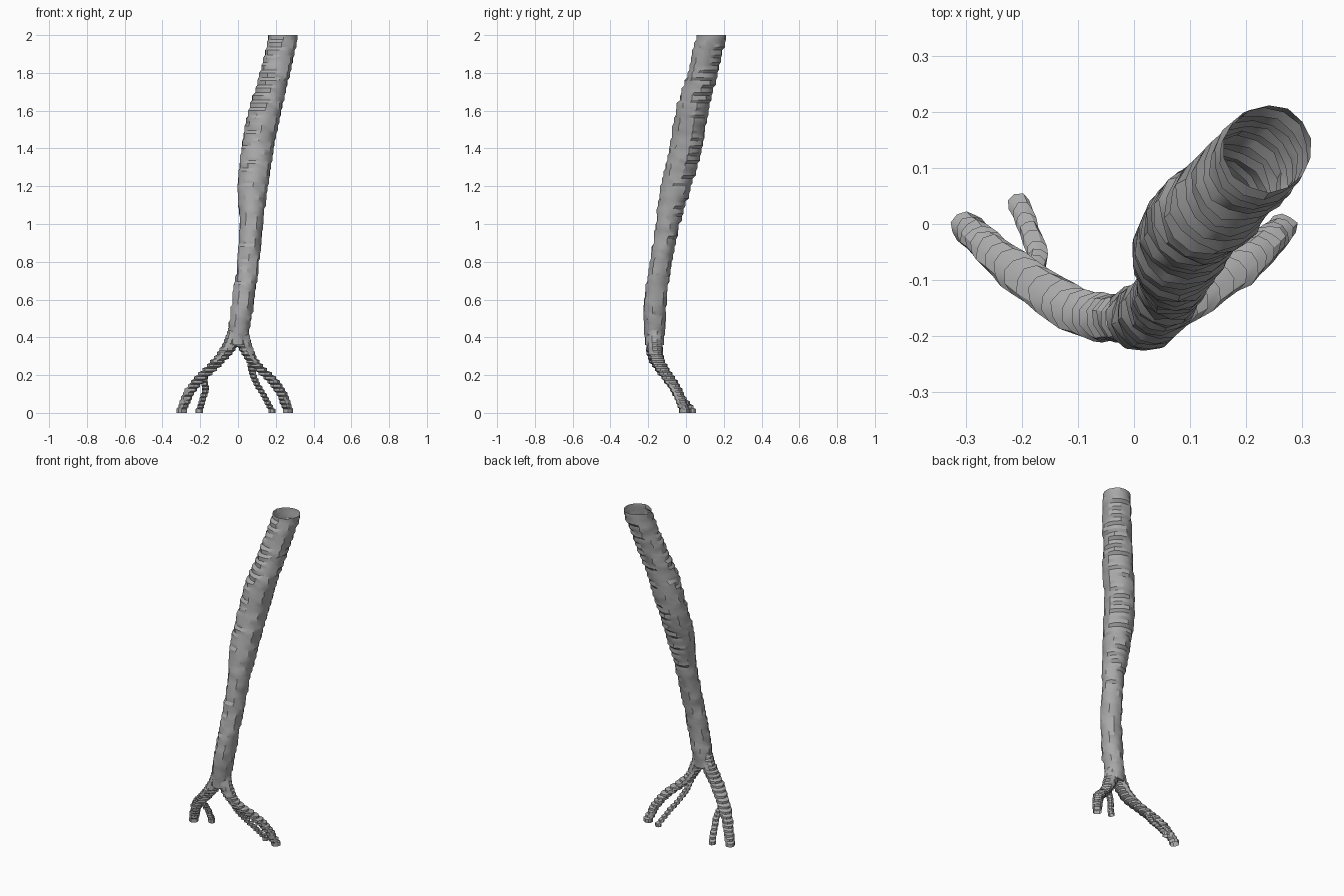
import bpy, bmesh, math, random
from mathutils import Vector

random.seed(4)
if "Cube" in bpy.data.objects:
    bpy.data.objects.remove(bpy.data.objects["Cube"], do_unlink=True)

grey = bpy.data.materials.new("vessel grey")
grey.use_nodes = True
colour = (0.4, 0.4, 0.4, 1)
grey.diffuse_color = colour
grey.node_tree.nodes["Principled BSDF"].inputs["Base Color"].default_value = colour


def sample(path, z):
    """Smooth x, y, radius of a falling path at height z."""
    for i in range(len(path) - 1):
        a, b = path[i], path[i + 1]
        if a[2] >= z >= b[2]:
            break
    p0, p3 = path[max(i - 1, 0)], path[min(i + 2, len(path) - 1)]
    h = b[2] - a[2]
    t = (z - a[2]) / h
    out = []
    for k in (0, 1, 3):
        m0 = (b[k] - p0[k]) / (b[2] - p0[2]) * h
        m1 = (p3[k] - a[k]) / (p3[2] - a[2]) * h
        out.append((2*t**3 - 3*t**2 + 1) * a[k] + (t**3 - 2*t**2 + t) * m0
                   + (3*t**2 - 2*t**3) * b[k] + (t**3 - t**2) * m1)
    return out


def tube(name, path, step, sides, rough):
    """Closed tube of stacked slices, each with a steep wall and a short ledge."""
    bm = bmesh.new()
    top, bottom = path[0][2], path[-1][2]
    count = round((top - bottom) / step)
    height = (top - bottom) / count
    rings = []
    for s in range(count):
        z = top - s * height
        x, y, r = sample(path, z - height / 2)
        wobble = [random.uniform(-rough, rough) for _ in range(sides)]
        low = z - height * (1 if s == count - 1 else 0.6)
        for level in (z, low):
            ring = []
            for k in range(sides):
                a = math.tau * (k + 0.5) / sides
                q = r + wobble[k]
                ring.append(bm.verts.new((x + q * math.cos(a), y + q * math.sin(a), level)))
            rings.append(ring)
    for upper, lower in zip(rings, rings[1:]):
        for k in range(sides):
            n = (k + 1) % sides
            bm.faces.new((upper[k], lower[k], lower[n], upper[n]))
    bm.faces.new(rings[0])
    bm.faces.new(rings[-1][::-1])
    bmesh.ops.recalc_face_normals(bm, faces=bm.faces)
    mesh = bpy.data.meshes.new(name)
    bm.to_mesh(mesh)
    bm.free()
    mesh.materials.append(grey)
    obj = bpy.data.objects.new(name, mesh)
    bpy.context.collection.objects.link(obj)
    return obj


# Main trunk: x, y, z, radius
trunk = tube("vessel_trunk", [
    (.245, .14, 2, .079), (.198, .09, 1.8, .081), (.145, .035, 1.6, .086),
    (.105, 0, 1.4, .086), (.08, -.05, 1.2, .081), (.07, -.095, 1, .064),
    (.055, -.13, .8, .058), (.03, -.16, .6, .06), (.008, -.167, .45, .057),
    (-.005, -.165, .36, .048)], .04, 14, .004)

# Two lower legs and their thin side branches
branches = [
    tube("right_leg", [
        (-.01, -.167, .45, .04), (-.04, -.167, .36, .043), (-.08, -.163, .3, .042),
        (-.125, -.143, .25, .04), (-.177, -.108, .2, .038), (-.225, -.072, .15, .035),
        (-.26, -.043, .1, .031), (-.303, -.002, 0, .027)], .021, 10, .003),
    tube("left_leg", [
        (.015, -.167, .45, .04), (.032, -.166, .36, .04), (.06, -.158, .3, .036),
        (.092, -.14, .25, .036), (.148, -.106, .2, .035), (.198, -.072, .15, .033),
        (.23, -.042, .1, .03), (.268, -.003, 0, .026)], .021, 10, .003),
    tube("right_side_branch", [
        (-.18, -.09, .18, .02), (-.172, -.055, .12, .019), (-.183, -.02, .08, .018),
        (-.208, .042, 0, .02)], .02, 8, .002),
    tube("left_side_branch", [
        (.065, -.145, .26, .02), (.078, -.115, .2, .019), (.1, -.085, .15, .018),
        (.13, -.05, .1, .018), (.185, .02, 0, .018)], .02, 8, .002),
]

# Join into one continuous skin
for part in branches:
    mod = trunk.modifiers.new("join", "BOOLEAN")
    mod.operation = "UNION"
    mod.solver = "EXACT"
    mod.object = part
bpy.context.view_layer.update()
graph = bpy.context.evaluated_depsgraph_get()
joined = bpy.data.meshes.new_from_object(trunk.evaluated_get(graph))
trunk.modifiers.clear()
trunk.data = joined
for part in branches:
    bpy.data.objects.remove(part, do_unlink=True)

# Open the cut ends
bm = bmesh.new()
bm.from_mesh(joined)
ends = [f for f in bm.faces if abs(f.normal.z) > 0.99
        and (f.calc_center_median().z > 1.999 or f.calc_center_median().z < 0.001)]
bmesh.ops.delete(bm, geom=ends, context="FACES")
bm.to_mesh(joined)
bm.free()

trunk.name = "branching_vessel"
bpy.ops.object.select_all(action="DESELECT")
trunk.select_set(True)
bpy.context.view_layer.objects.active = trunk
bpy.ops.object.shade_smooth_by_angle(angle=math.radians(30))
